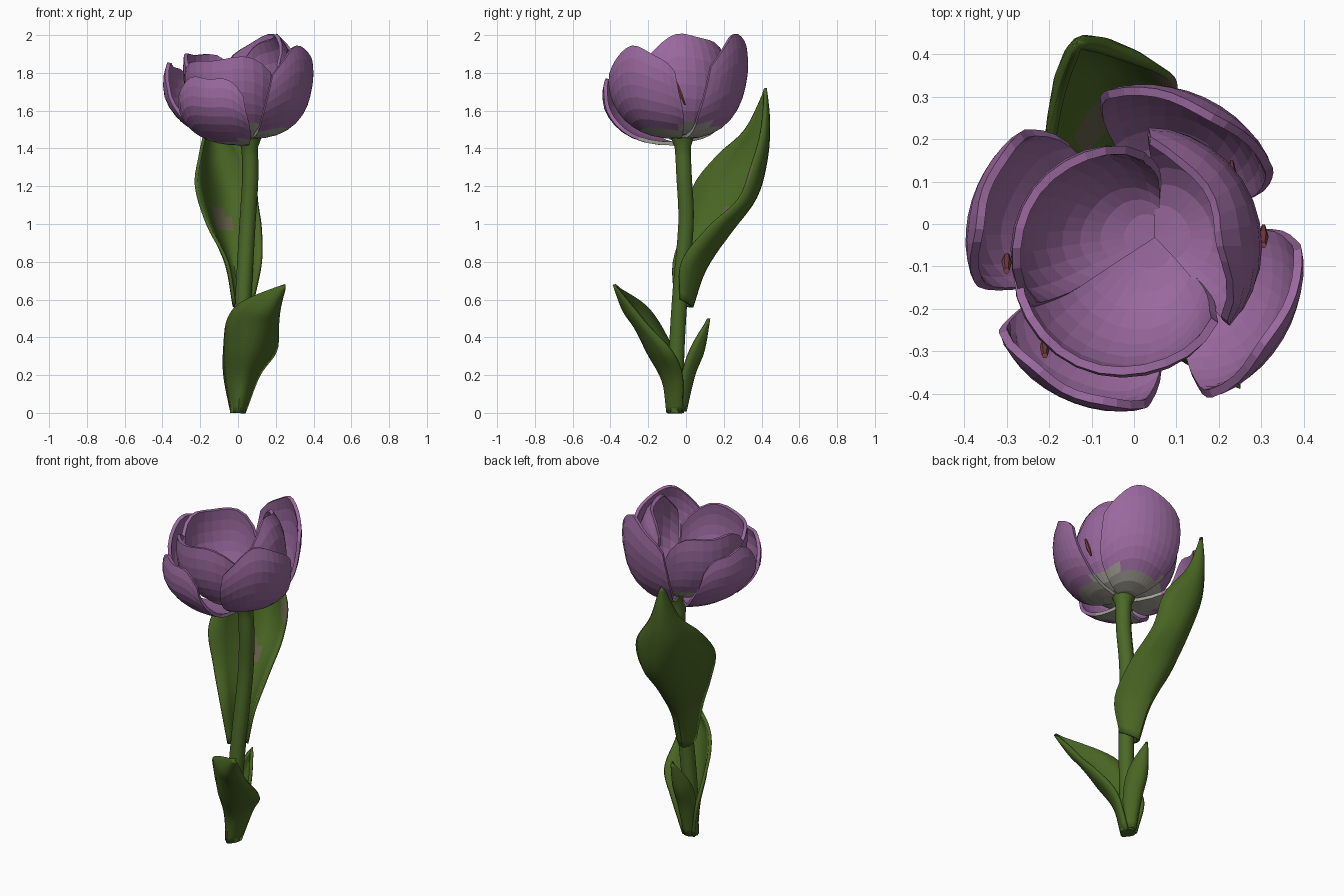
import bpy, bmesh, math
from mathutils import Vector as V

if "Cube" in bpy.data.objects:
    bpy.data.objects.remove(bpy.data.objects["Cube"])


def material(name, rgb):
    m = bpy.data.materials.new(name)
    m.diffuse_color = (*rgb, 1)
    m.use_nodes = True
    m.node_tree.nodes["Principled BSDF"].inputs["Base Color"].default_value = m.diffuse_color
    return m


PURPLE = material("petal purple", (0.32, 0.14, 0.34))
GREY = material("petal base grey", (0.36, 0.35, 0.30))
LEAF = material("leaf green", (0.066, 0.13, 0.017))
STEM = material("stem green", (0.07, 0.14, 0.02))
BROWN = material("leaf spot brown", (0.12, 0.11, 0.06))
RED = material("filament red", (0.20, 0.05, 0.06))


def grid_object(name, rows, mats, rule=None, wrap=False, thick=0, offset=0, mat_offset=0):
    """Skin rows of points with quads; optionally closed around and thickened."""
    bm = bmesh.new()
    vs = [[bm.verts.new(p) for p in row] for row in rows]
    n = len(rows[0])
    for j in range(len(rows) - 1):
        for i in range(n if wrap else n - 1):
            k = (i + 1) % n
            f = bm.faces.new((vs[j][i], vs[j][k], vs[j + 1][k], vs[j + 1][i]))
            if rule:
                f.material_index = rule(f.calc_center_median())
    if wrap:
        bm.faces.new(vs[0][::-1])
        bm.faces.new(vs[-1])
    bmesh.ops.remove_doubles(bm, verts=bm.verts, dist=0.0005)
    me = bpy.data.meshes.new(name)
    bm.to_mesh(me)
    bm.free()
    for m in mats:
        me.materials.append(m)
    ob = bpy.data.objects.new(name, me)
    bpy.context.collection.objects.link(ob)
    if thick:
        s = ob.modifiers.new("thickness", 'SOLIDIFY')
        s.thickness, s.offset, s.material_offset = thick, offset, mat_offset
    return ob


def smooth(ob, angle=40):
    bpy.ops.object.select_all(action='DESELECT')
    ob.select_set(True)
    bpy.context.view_layer.objects.active = ob
    bpy.ops.object.shade_smooth_by_angle(angle=math.radians(angle))


def spline(pts, steps):
    """Catmull-Rom through the points."""
    p = [2 * pts[0] - pts[1]] + pts + [2 * pts[-1] - pts[-2]]
    out = []
    for i in range(1, len(p) - 2):
        a, b, c, d = p[i - 1:i + 3]
        for s in range(steps):
            t = s / steps
            out.append(0.5 * (2 * b + (c - a) * t + (2 * a - 5 * b + 4 * c - d) * t * t
                              + (3 * b - a - 3 * c + d) * t ** 3))
    return out + [pts[-1]]


def tube(name, path, radii, mat, sides=10):
    rows = [[p + V((r * math.cos(k * math.tau / sides), r * math.sin(k * math.tau / sides), 0))
             for k in range(sides)] for p, r in zip(path, radii)]
    return grid_object(name, rows, [mat], wrap=True)


def leaf(name, rows, tip, spots=()):
    """Leaf from rows of left margin, midrib and right margin, ending in a tip."""
    tip = V(tip)
    edges = [spline([V(r[k]) for r in rows] + [tip], 5) for k in range(3)]
    grid = []
    for l, m, r in zip(*edges):
        grid.append([l * (2 * (s - .5) * (s - 1)) + m * (4 * s * (1 - s)) + r * (2 * s * (s - .5))
                     for s in [i / 8 for i in range(9)]])

    # Spots show on the inner skin only
    def rule(c):
        return int(any((c - V(p)).length < 0.07 for p in spots))
    smooth(grid_object(name, grid, [LEAF, BROWN, LEAF, LEAF], rule, thick=0.018, mat_offset=2))


BASE = V((0.05, -0.03, 0))


def petal(name, az, half, radius, z0, z1, center, curl=110, drop=0.2, taper=0.4, belly=0.8):
    """Cupped petal: a slice of a bowl, narrowed and rounded at the rim."""
    nu, nv = 12, 10
    curl = math.radians(curl)
    grid = []
    for j in range(nv + 1):
        v = j / nv
        row = []
        for i in range(nu + 1):
            u = 2 * i / nu - 1
            t = v * (1 - drop * abs(u) ** 2.6 + 0.025 * math.sin(5 * u + az))
            phi = t * curl
            width = 1 - taper * max(0, v - 0.55)
            a = math.radians(az + half * u * width)
            rad = radius * max(0, math.sin(phi)) ** belly - 0.015 * u * u * v
            c = BASE.lerp(V((*center, 0)), min(1, 1.5 * t))
            z = z0 + (z1 - z0) * (1 - math.cos(phi)) / (1 - math.cos(curl))
            row.append(c + V((rad * math.cos(a), rad * math.sin(a), z)))
        grid.append(row)

    # Grey only on the outer skin near the stem; the inner skin uses slots 2 and 3
    def rule(c):
        return int(c.z < 1.54 and (c.xy - BASE.xy).length < 0.23)
    grid_object(name, grid, [PURPLE, GREY, PURPLE, PURPLE], rule,
                thick=0.02, offset=-1, mat_offset=2)


# Stem with a flared top
path = spline([V(p) for p in ((0, -.05, 0), (.01, -.05, .3), (.03, -.03, .65), (.05, 0, 1.0),
                              (.065, -.01, 1.25), (.06, -.02, 1.46))], 4)
radii = [0.043] * len(path)
radii[0], radii[-2], radii[-1] = 0.042, 0.045, 0.065
smooth(tube("stem", path, radii, STEM))

# Leaves
leaf("tall_back_leaf", [
    ((-.02, -.06, .58), (.0, .03, .56), (.08, -.03, .60)),
    ((-.06, -.07, .80), (-.02, .10, .76), (.12, -.02, .80)),
    ((-.16, .0, 1.0), (-.06, .23, .96), (.12, .12, .98)),
    ((-.22, .04, 1.2), (-.09, .35, 1.15), (.10, .28, 1.13)),
    ((-.20, .16, 1.36), (-.13, .41, 1.35), (.08, .35, 1.31)),
    ((-.17, .31, 1.50), (-.135, .43, 1.54), (-.05, .40, 1.50))],
    (-.13, .42, 1.72), [(-.08, .22, 1.02), (.06, .34, 1.26)])
leaf("low_front_leaf", [
    ((-.032, -.02, 0), (0, -.095, 0), (.032, -.02, 0)),
    ((-.07, .0, .2), (.02, -.12, .17), (.11, -.02, .2)),
    ((-.07, -.08, .36), (.06, -.20, .32), (.2, -.08, .33)),
    ((-.05, -.16, .5), (.1, -.27, .46), (.21, -.2, .46)),
    ((.03, -.24, .59), (.15, -.33, .55), (.22, -.28, .56))],
    (.25, -.38, .68))
leaf("small_back_leaf", [
    ((-.03, -.04, .01), (0, -.005, .01), (.03, -.04, .01)),
    ((-.05, -.02, .2), (0, .04, .2), (.06, -.02, .2)),
    ((-.05, .03, .35), (0, .09, .33), (.06, .03, .35))],
    (.01, .12, .5))

# Outer petals
OUT = (0, -0.06)
petal("outer_petal_back", 65, 42, .395, 1.45, 1.99, OUT)
petal("outer_petal_left", 163, 37, .40, 1.435, 1.85, OUT, taper=.5)
petal("outer_petal_front", 243, 36, .39, 1.415, 1.78, OUT, taper=.3, belly=.72)
petal("outer_petal_right", 329, 38, .41, 1.45, 1.93, OUT)

# Inner petals forming the cup
petal("inner_petal_tall", 22, 64, .30, 1.465, 2.0, OUT, curl=138, drop=.22, taper=.15)
petal("inner_petal_left", 143, 70, .275, 1.46, 1.91, (-.02, -.08), curl=103, drop=.26, taper=.2)
petal("inner_petal_front", 257, 73, .283, 1.45, 1.88, (-.02, -.08), curl=103, drop=.17, taper=.15)

# Red filaments showing between the petals
for k, (x, y, z) in enumerate(((.23, .12, 1.66), (.305, -.03, 1.69),
                               (-.30, -.09, 1.6), (-.21, -.29, 1.62))):
    tube(f"filament_{k + 1}", [V((x, y + .025, z - .06)), V((x, y, z)), V((x, y - .02, z + .06))],
         [.005, .012, .007], RED, 6)
